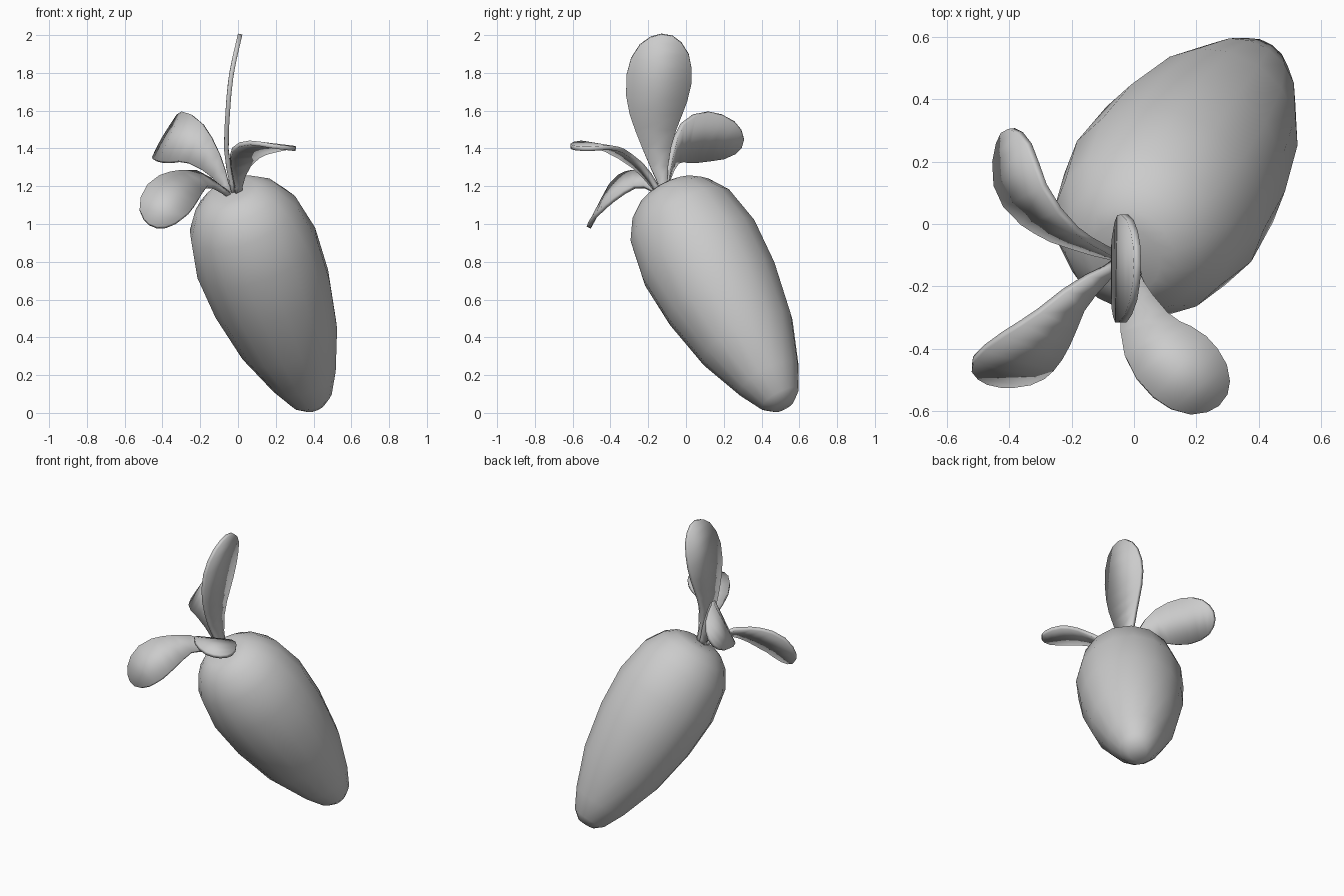
import bpy
import math
from mathutils import Vector

default_cube = bpy.data.objects.get("Cube")
if default_cube:
    bpy.data.objects.remove(default_cube, do_unlink=True)

grey = bpy.data.materials.new("plain_grey")
grey.use_nodes = True
colour = (0.6, 0.6, 0.6, 1)
grey.diffuse_color = colour
grey.node_tree.nodes["Principled BSDF"].inputs["Base Color"].default_value = colour


def make_object(name, verts, faces, smooth_angle):
    mesh = bpy.data.meshes.new(name)
    mesh.from_pydata(verts, [], faces)
    mesh.materials.append(grey)
    obj = bpy.data.objects.new(name, mesh)
    bpy.context.collection.objects.link(obj)
    bpy.ops.object.select_all(action="DESELECT")
    obj.select_set(True)
    bpy.context.view_layer.objects.active = obj
    bpy.ops.object.shade_smooth_by_angle(angle=math.radians(smooth_angle))
    return obj


def make_root(name, crown, axis, profile, sides):
    """Turn a (distance, radius) profile around a leaning axis."""
    turn = Vector(axis).to_track_quat("Z", "Y")
    verts = []
    for distance, radius in profile:
        for i in range(sides):
            a = math.tau * i / sides
            ring = Vector((radius * math.cos(a), radius * math.sin(a), distance))
            verts.append(Vector(crown) + turn @ ring)
    faces = [tuple(reversed(range(sides)))]
    for r in range(len(profile) - 1):
        for i in range(sides):
            a, b = r * sides + i, r * sides + (i + 1) % sides
            faces.append((a, b, b + sides, a + sides))
    last = (len(profile) - 1) * sides
    faces.append(tuple(range(last, last + sides)))
    return make_object(name, verts, faces, 65)


def spline(points, u):
    """Smooth curve passing through evenly spaced points."""
    pts = [Vector(p) for p in points]
    pts = [2 * pts[0] - pts[1]] + pts + [2 * pts[-1] - pts[-2]]
    spans = len(points) - 1
    k = min(int(u * spans), spans - 1)
    t = u * spans - k
    a, b, c, d = pts[k:k + 4]
    return (2 * b + (c - a) * t + (2 * a - 5 * b + 4 * c - d) * t ** 2
            + (3 * b - a - 3 * c + d) * t ** 3) / 2


# Paddle outline shared by all leaves: position along, half width / length
leaf_outline = [(0, .025), (.08, .03), (.17, .053), (.28, .085), (.4, .125),
                (.5, .16), (.6, .187), (.72, .2), (.82, .188), (.91, .152),
                (.97, .095), (1, .035)]


def make_leaf(name, path, across):
    length = sum((Vector(q) - Vector(p)).length for p, q in zip(path, path[1:]))
    verts, faces = [], []
    for u, width in leaf_outline:
        centre = spline(path, u)
        along = spline(path, min(u + .01, 1)) - spline(path, max(u - .01, 0))
        along.normalize()
        side = Vector(across)
        side = (side - along * side.dot(along)).normalized() * width * length
        verts += [centre - side, centre + side]
    for i in range(0, len(verts) - 2, 2):
        faces.append((i, i + 1, i + 3, i + 2))
    leaf = make_object(name, verts, faces, 40)
    solid = leaf.modifiers.new("thickness", "SOLIDIFY")
    solid.thickness = .024
    solid.offset = 0
    return leaf


# Leaning root with a flattened crown and a blunt tip
make_root("root", (-.03, -.11, 1.18), (.316, .456, -.83),
          [(0, .12), (.02, .17), (.07, .232), (.18, .3), (.4, .34), (.66, .325),
           (.95, .27), (1.2, .178), (1.33, .112), (1.375, .06)], 16)

# Four curved leaves growing from the crown
make_leaf("upright_leaf",
          [(-.02, -.11, 1.15), (-.06, -.15, 1.37), (-.055, -.16, 1.58),
           (-.035, -.14, 1.79), (.01, -.1, 2)], (0, 1, 0))
make_leaf("back_right_leaf",
          [(-.04, -.11, 1.15), (-.13, -.08, 1.31), (-.25, -.02, 1.43),
           (-.36, .11, 1.46), (-.405, .3, 1.43)], (.5, .05, .87))
make_leaf("front_right_leaf",
          [(-.04, -.12, 1.15), (-.18, -.23, 1.235), (-.285, -.35, 1.2),
           (-.38, -.44, 1.12), (-.45, -.51, .99)], (-.6, .35, .65))
make_leaf("front_left_leaf",
          [(0, -.13, 1.15), (.01, -.24, 1.295), (.06, -.37, 1.385),
           (.16, -.47, 1.415), (.285, -.565, 1.4)], (.82, .56, -.1))
